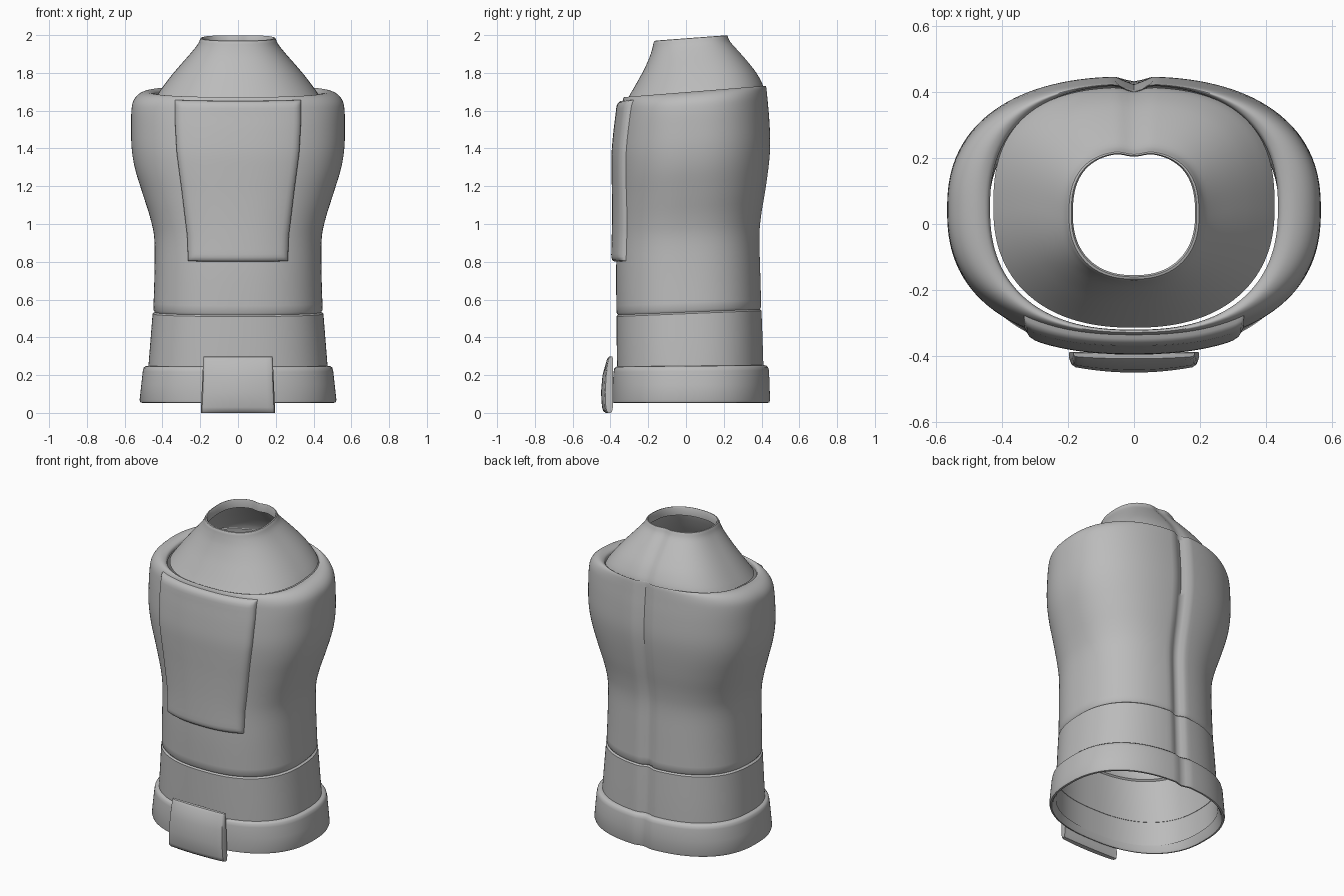
import bpy, bmesh, math

grey = bpy.data.materials.new("plain_grey")
grey.diffuse_color = (0.5, 0.5, 0.5, 1)
SEG = 128


def finish(name, verts, faces, angle=40):
    mesh = bpy.data.meshes.new(name)
    mesh.from_pydata(verts, [], faces)
    bm = bmesh.new()
    bm.from_mesh(mesh)
    bmesh.ops.recalc_face_normals(bm, faces=bm.faces)
    bm.to_mesh(mesh)
    bm.free()
    mesh.materials.append(grey)
    ob = bpy.data.objects.new(name, mesh)
    bpy.context.collection.objects.link(ob)
    bpy.ops.object.select_all(action='DESELECT')
    ob.select_set(True)
    bpy.context.view_layer.objects.active = ob
    bpy.ops.object.shade_smooth_by_angle(angle=math.radians(angle))
    return ob


def grid_faces(rows, cols, wrap=False):
    return [(i * cols + j, i * cols + (j + 1) % cols,
             (i + 1) * cols + (j + 1) % cols, (i + 1) * cols + j)
            for i in range(rows - 1) for j in range(cols if wrap else cols - 1)]


def refine(keys, steps=4):
    """Catmull-Rom smoothing of key rings (z, half width, front y, back y, tilt)."""
    out = []
    for i in range(len(keys) - 1):
        a, b, c, d = keys[max(i - 1, 0)], keys[i], keys[i + 1], keys[min(i + 2, len(keys) - 1)]
        for s in range(steps):
            t = s / steps
            out.append(tuple(0.5 * (2 * q + (r - p) * t + (2 * p - 5 * q + 4 * r - w) * t * t
                                    + (3 * q - p - 3 * r + w) * t ** 3)
                             for p, q, r, w in zip(a, b, c, d)))
    return out + [keys[-1]]


def shell(name, rings, n_front, n_back, groove):
    """Loft of rounded oval rings with a vertical groove down the back."""
    verts = []
    for z, hw, yf, yb, tilt in rings:
        cy, ry = (yf + yb) / 2, (yb - yf) / 2
        for k in range(SEG):
            a = 2 * math.pi * k / SEG
            c, s = math.cos(a), math.sin(a)
            n = n_back if s > 0 else n_front
            r = (abs(c) ** n + abs(s) ** n) ** (-1 / n)
            x, y = hw * r * c, cy + ry * r * s
            if s > 0 and abs(x) < 0.06:
                y -= groove * math.cos(x / 0.06 * math.pi / 2) ** 2
            verts.append((x, y, z + tilt * y))
    return finish(name, verts, grid_faces(len(rings), SEG, True))


# Torso: narrow waist, broad chest, rounded shoulder rim around an open collar
wall = refine([
    (0.545, 0.448, -0.368, 0.400, 0.04), (0.75, 0.442, -0.370, 0.394, 0.04),
    (0.92, 0.443, -0.366, 0.390, 0.04), (1.03, 0.464, -0.364, 0.400, 0.05),
    (1.16, 0.505, -0.364, 0.422, 0.05), (1.29, 0.545, -0.366, 0.440, 0.06),
    (1.40, 0.563, -0.366, 0.447, 0.06), (1.52, 0.566, -0.356, 0.442, 0.07),
    (1.61, 0.563, -0.345, 0.434, 0.08), (1.655, 0.550, -0.340, 0.430, 0.08),
    (1.685, 0.520, -0.334, 0.427, 0.08), (1.698, 0.480, -0.328, 0.424, 0.08),
    (1.690, 0.445, -0.322, 0.422, 0.08), (1.670, 0.436, -0.320, 0.420, 0.08)])
shell("torso", [(0.533, 0.440, -0.36, 0.392, 0.04)] + wall, 2.4, 2.4, 0.024)

# Abdomen band, running down inside the belt
shell("abdomen", [
    (0.10, 0.480, -0.362, 0.412, 0.03), (0.25, 0.474, -0.365, 0.411, 0.03),
    (0.40, 0.462, -0.367, 0.406, 0.04), (0.525, 0.452, -0.368, 0.401, 0.04),
    (0.533, 0.440, -0.360, 0.392, 0.04)], 2.4, 2.4, 0.022)

# Belt: flared hollow band
shell("belt", [
    (0.13, 0.481, -0.363, 0.412, 0), (0.065, 0.498, -0.372, 0.426, 0),
    (0.053, 0.505, -0.380, 0.434, 0), (0.055, 0.516, -0.388, 0.442, 0),
    (0.068, 0.521, -0.390, 0.446, 0), (0.15, 0.512, -0.387, 0.444, 0),
    (0.220, 0.504, -0.384, 0.441, 0.01), (0.238, 0.500, -0.380, 0.436, 0.01),
    (0.247, 0.490, -0.373, 0.426, 0.01), (0.249, 0.472, -0.363, 0.409, 0.01)],
    2.4, 2.4, 0.014)

# Neck: tapered collar with an open rolled top
neck = refine([
    (1.680, 0.426, -0.314, 0.414, 0.075), (1.715, 0.402, -0.292, 0.404, 0.075),
    (1.775, 0.356, -0.256, 0.372, 0.075), (1.835, 0.306, -0.222, 0.328, 0.075),
    (1.900, 0.250, -0.192, 0.275, 0.075), (1.945, 0.215, -0.178, 0.238, 0.075),
    (1.972, 0.202, -0.172, 0.225, 0.075)], 3)
shell("neck", neck + [
    (1.981, 0.197, -0.167, 0.221, 0.075), (1.983, 0.190, -0.160, 0.217, 0.075),
    (1.975, 0.185, -0.155, 0.214, 0.075), (1.930, 0.185, -0.155, 0.214, 0.075)],
    2.3, 2.6, 0.010)


# Chest plate: follows the torso front with raised, rounded edges
def lerp_at(table, z):
    for a, b in zip(table, table[1:]):
        if a[0] <= z <= b[0]:
            t = (z - a[0]) / (b[0] - a[0])
            return [p + (q - p) * t for p, q in zip(a, b)]
    return table[-1]


widths = [(0.8, 0.265), (0.95, 0.270), (1.2, 0.300), (1.4, 0.326), (1.55, 0.334), (1.70, 0.334)]
edge = [(0.0, -0.015), (0.002, 0.012), (0.010, 0.022), (0.025, 0.027)]
z0, z1 = 0.815, 1.680
zs = ([z0 + e for e, _ in edge] + [z0 + 0.04 + (z1 - z0 - 0.08) * i / 30 for i in range(31)]
      + [z1 - e for e, _ in reversed(edge)])
verts = []
for z in zs:
    _, hw, yf, yb, tilt = lerp_at(wall[:wall.index(max(wall)) + 1], z)
    w = lerp_at(widths, z)[1]
    xs = ([-w + e for e, _ in edge] + [(w - 0.04) * (i / 10 - 1) for i in range(21)]
          + [w - e for e, _ in reversed(edge)])
    for x in xs:
        d = min(w - abs(x), z - z0, z1 - z)
        off = 0.028 if d >= 0.04 else lerp_at(edge + [(0.04, 0.028)], max(d, 0))[1]
        ry = (yb - yf) / 2
        y = (yf + yb) / 2 - ry * (1 - (abs(x) / hw) ** 2.4) ** (1 / 2.4) - off
        verts.append((x, y, z + tilt * y))
finish("chest_plate", verts, grid_faces(len(zs), len(xs)), 50)

# Buckle: curved block on the belt front, wider at the bottom
profile = [(-0.387, 0.285), (-0.392, 0.299), (-0.408, 0.297), (-0.418, 0.285), (-0.442, 0.20),
           (-0.450, 0.11), (-0.445, 0.03), (-0.438, 0.010), (-0.425, 0.0), (-0.400, 0.004),
           (-0.387, 0.03)]
cols = [-1, -0.97, -0.92] + [i / 10 for i in range(-8, 9)] + [0.92, 0.97, 1]
verts = []
for u in cols:
    end = 0.55 if abs(u) == 1 else 0.9 if abs(u) == 0.97 else 1
    for y, z in profile:
        depth = (-0.387 - y) * end * (1 - 0.3 * u * u)
        verts.append((u * (0.197 - 0.045 * z), -0.387 - depth, z))
m = len(profile)
faces = grid_faces(len(cols), m, True)
faces += [tuple(range(m)), tuple(range((len(cols) - 1) * m, len(cols) * m))]
finish("buckle", verts, faces, 35)
